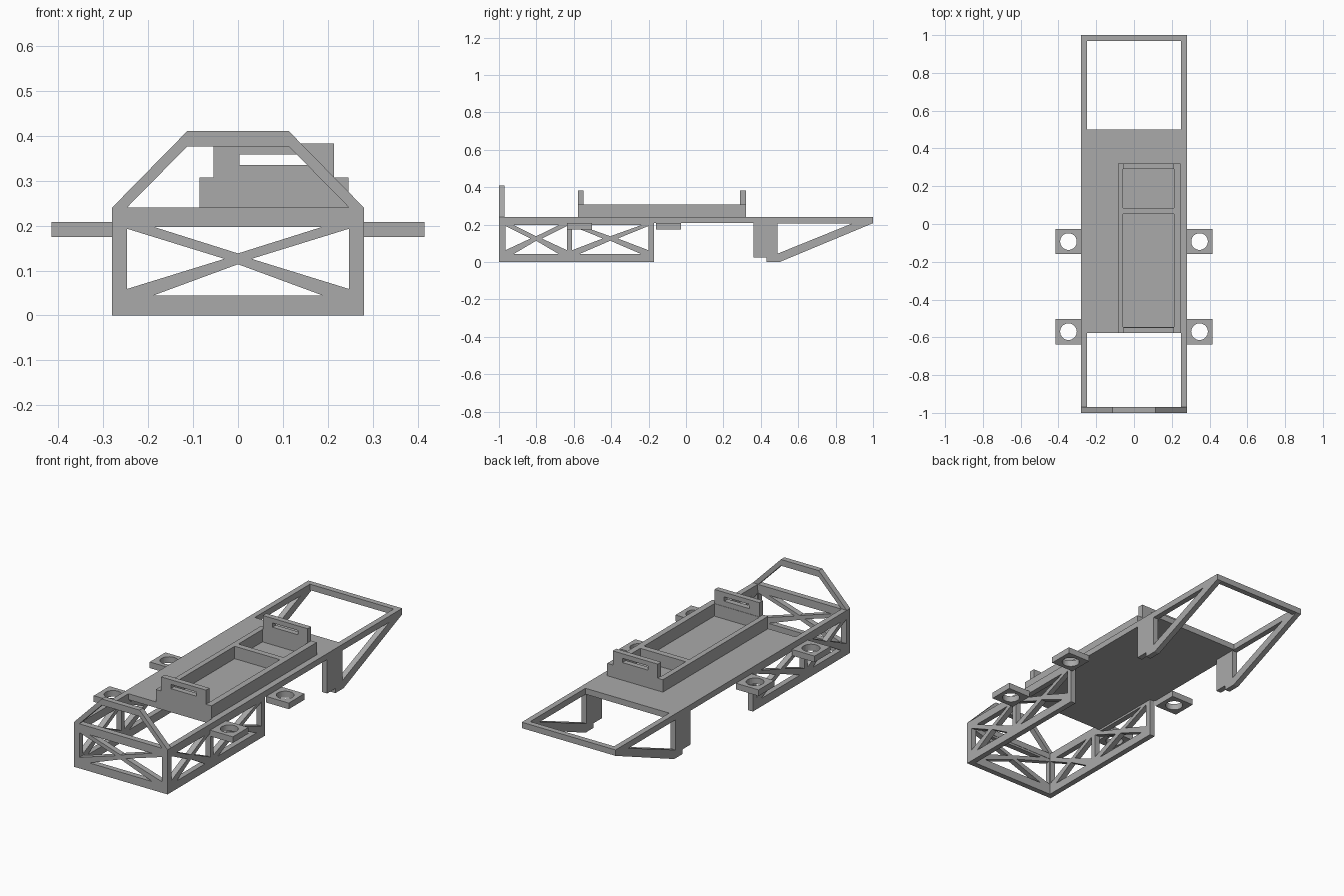
import bpy
from math import cos, sin, tau
from mathutils import Matrix

cube = bpy.data.objects.get("Cube")
if cube:
    bpy.data.objects.remove(cube)

grey = bpy.data.materials.new("plain grey")
grey.use_nodes = True
colour = (0.4, 0.4, 0.4, 1)
grey.diffuse_color = colour
grey.node_tree.nodes["Principled BSDF"].inputs["Base Color"].default_value = colour

# Columns: where the profile's two axes and its thickness point
PLANES = {
    "x": Matrix(((0, 0, 1), (1, 0, 0), (0, 1, 0))),   # profile in y, z
    "y": Matrix(((1, 0, 0), (0, 0, -1), (0, 1, 0))),  # profile in x, z
    "z": Matrix.Identity(3),                          # profile in x, y
}


def rect(a0, a1, b0, b1):
    return [(a0, b0), (a1, b0), (a1, b1), (a0, b1)]


def circle(a, b, r, n=32):
    return [(a + r * cos(tau * i / n), b + r * sin(tau * i / n)) for i in range(n)]


def plate(name, axis, low, high, loops):
    """Extrude an outline with holes from low to high along an axis."""
    curve = bpy.data.curves.new(name + " profile", "CURVE")
    curve.dimensions = "2D"
    curve.fill_mode = "BOTH"
    curve.extrude = (high - low) / 2
    for loop in loops:
        spline = curve.splines.new("POLY")
        spline.points.add(len(loop) - 1)
        for point, (a, b) in zip(spline.points, loop):
            point.co = (a, b, 0, 1)
        spline.use_cyclic_u = True
    temp = bpy.data.objects.new(name + " profile", curve)
    bpy.context.scene.collection.objects.link(temp)
    bpy.context.view_layer.update()
    graph = bpy.context.evaluated_depsgraph_get()
    mesh = bpy.data.meshes.new_from_object(temp.evaluated_get(graph))
    bpy.data.objects.remove(temp)
    bpy.data.curves.remove(curve)
    mesh.transform(PLANES[axis].to_4x4())
    shift = [0, 0, 0]
    shift["xyz".index(axis)] = (low + high) / 2
    mesh.transform(Matrix.Translation(shift))
    mesh.materials.clear()
    mesh.materials.append(grey)
    for face in mesh.polygons:
        face.use_smooth = False
        face.material_index = 0
    obj = bpy.data.objects.new(name, mesh)
    bpy.context.scene.collection.objects.link(obj)
    return obj


def cross_holes(a0, a1, z0, z1, corner, rise, gap, mid=0.126):
    """Four triangles that leave a cross-shaped brace in a panel."""
    c = (a0 + a1) / 2
    return [
        [(a0, z0 + rise), (a0, z1 - 0.004), (c - gap, mid)],
        [(a1, z0 + rise), (a1, z1 - 0.004), (c + gap, mid)],
        [(a0 + corner, z1), (a1 - corner, z1), (c, mid + 0.012)],
        [(a0 + corner, z0), (a1 - corner, z0), (c, mid - 0.012)],
    ]


W, I = 0.28, 0.25             # outer and inner half width
BOTTOM, TOP = 0.208, 0.24     # deck heights

# Deck with open bays at both ends
plate("deck", "z", BOTTOM, TOP, [
    rect(-W, W, -0.97, 1), rect(-I, I, 0.5, 0.97), rect(-I, I, -0.968, -0.577)])

# Front panel with brace and bent hoop
front = [(-W, 0), (W, 0), (W, TOP), (0.113, 0.41), (-0.113, 0.41), (-W, TOP)]
hoop = [(-0.247, TOP), (0.247, TOP), (0.113, 0.376), (-0.113, 0.376)]
plate("front_frame", "y", 0.97, 1, [front, hoop]
      + cross_holes(-0.247, 0.247, 0.045, 0.197, 0.06, 0.014, 0.03)
      ).data.transform(Matrix.Translation((0, 0, 0)))
bpy.data.objects["front_frame"].data.transform(Matrix.Translation((0, -1.97, 0)))

for side, sign in (("left", 1), ("right", -1)):
    low, high = sorted((sign * I, sign * W))
    # Side truss with two braced panels
    plate(side + "_truss", "x", low, high, [rect(-0.97, -0.17, 0, BOTTOM)]
          + cross_holes(-0.966, -0.636, 0.043, 0.197, 0.045, 0.02, 0.03)
          + cross_holes(-0.61, -0.2, 0.043, 0.197, 0.04, 0.02, 0.04))
    # Rear leg with stepped foot and sloping strut
    leg = [(0.36, BOTTOM), (0.36, 0.025), (0.43, 0.025), (0.43, 0),
           (0.5, 0), (1, BOTTOM)]
    plate(side + "_rear_leg", "x", low, high,
          [leg, [(0.49, 0.045), (0.49, 0.207), (0.89, 0.207)]])
    # Mounting lugs with round holes
    for place, y in (("front", -0.57), ("rear", -0.093)):
        a, b = sorted((sign * W, sign * 0.415))
        plate(f"{side}_{place}_lug", "z", 0.175, BOTTOM,
              [rect(a, b, y - 0.067, y + 0.067), circle(sign * 0.347, y, 0.044)])

# Two-bay tray on the deck
plate("tray", "z", TOP, 0.307, [
    rect(-0.086, 0.246, -0.577, 0.32),
    rect(-0.057, 0.213, -0.545, 0.053), rect(-0.057, 0.213, 0.085, 0.29)])

# Slotted upright tabs at the tray ends
for place, y in (("front", -0.577), ("rear", 0.29)):
    tab = plate(place + "_tab", "y", 0, 0.03, [
        rect(-0.055, 0.213, 0.307, 0.383), rect(0.003, 0.155, 0.335, 0.358)])
    tab.data.transform(Matrix.Translation((0, y, 0)))
